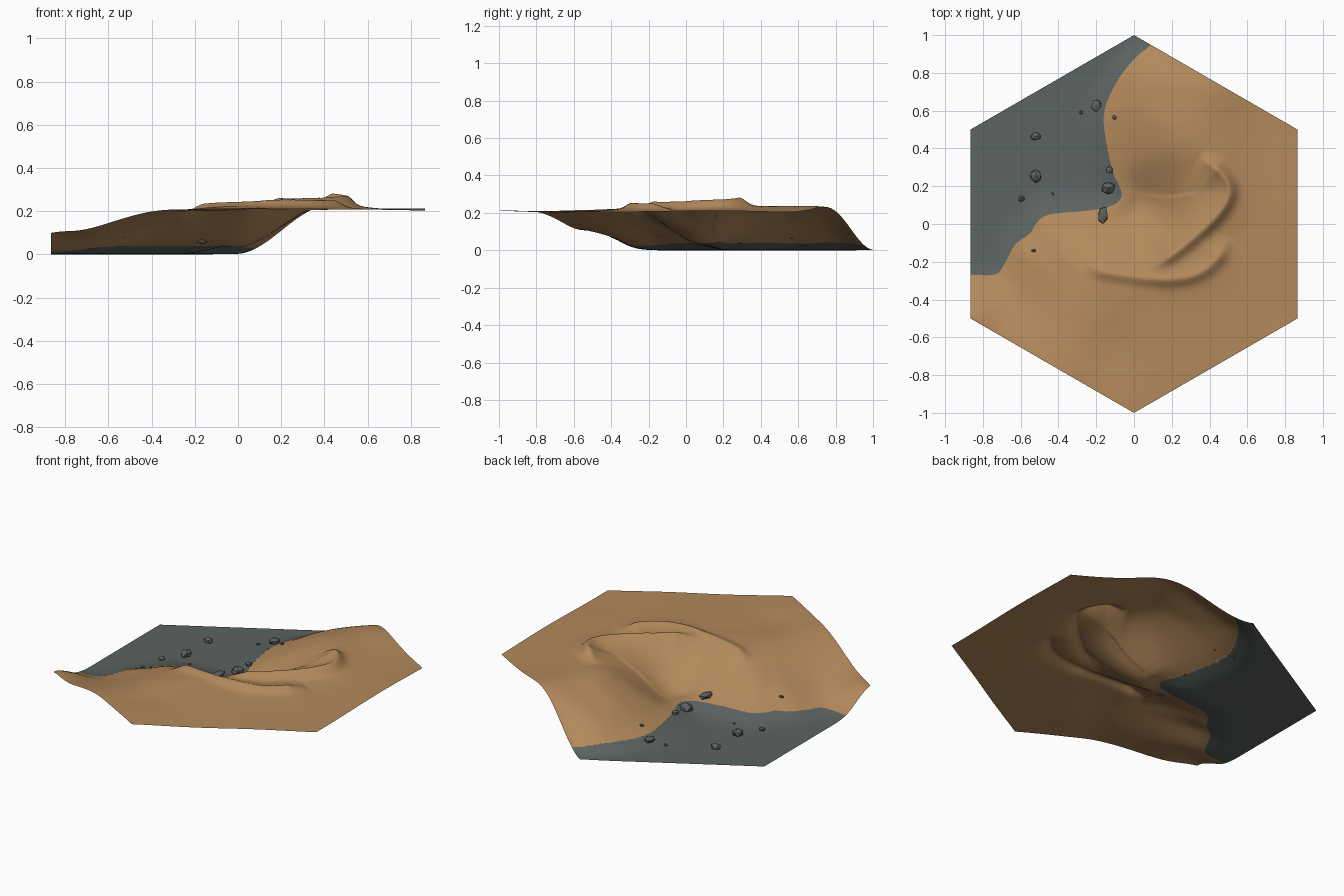
import bpy, bmesh, math, random
from mathutils import Vector

random.seed(4)
if "Cube" in bpy.data.objects:
    bpy.data.objects.remove(bpy.data.objects["Cube"])


def material(name, rgb):
    m = bpy.data.materials.new(name)
    m.use_nodes = True
    m.diffuse_color = (*rgb, 1)
    m.node_tree.nodes["Principled BSDF"].inputs["Base Color"].default_value = (*rgb, 1)
    return m


sand = material("sand", (0.45, 0.25, 0.105))
slate = material("slate", (0.105, 0.125, 0.12))


def spline(points, steps=4):
    """Smooth path through the points, as segments."""
    p = [Vector(q) for q in points]
    p = [2 * p[0] - p[1]] + p + [2 * p[-1] - p[-2]]
    path = []
    for a, b, c, d in zip(p, p[1:], p[2:], p[3:]):
        for i in range(steps):
            t = i / steps
            path.append(0.5 * (2 * b + (c - a) * t + (2 * a - 5 * b + 4 * c - d) * t**2
                               + (3 * b - a - 3 * c + d) * t**3))
    path.append(p[-2])
    return [(a.x, a.y, b.x - a.x, b.y - a.y) for a, b in zip(path, path[1:])]


def side_distance(path, x, y):
    """Signed distance to the path (left is positive), fraction along it, offset from it."""
    best = (9, 1, 0, 0, 0)
    for i, (ax, ay, dx, dy) in enumerate(path):
        px, py = x - ax, y - ay
        t = max(0, min(1, (px * dx + py * dy) / (dx * dx + dy * dy)))
        ox, oy = px - t * dx, py - t * dy
        dist = ox * ox + oy * oy
        if dist < best[0]:
            best = (dist, dx * py - dy * px, (i + t) / len(path), ox, oy)
    return math.copysign(math.sqrt(best[0]), best[1]), best[2], Vector((best[3], best[4], 0))


def smooth(t):
    t = max(0, min(1, t))
    return t * t * (3 - 2 * t)


def bump(x, y, cx, cy, r):
    return math.exp(-((x - cx)**2 + (y - cy)**2) / r**2)


# Edge of the sand, and the two crests: path, height, inner falloff
shore = spline([(.26, 1.06), (.08, .94), (-.02, .85), (-.11, .72), (-.16, .58), (-.145, .42),
                (-.11, .27), (-.065, .16), (-.11, .1), (-.25, .07), (-.45, .05), (-.52, 0),
                (-.55, -.05), (-.63, -.11), (-.68, -.2), (-.73, -.265), (-.87, -.27), (-1.1, -.27)])
crests = [
    (spline([(.06, -.24), (.18, -.17), (.31, -.07), (.43, .04), (.495, .14), (.49, .22),
             (.43, .29), (.34, .34)]), .065, .1),
    (spline([(-.26, -.21), (-.15, -.25), (.05, -.28), (.2, -.29), (.34, -.26),
             (.44, -.18), (.5, -.07)]), .04, .08),
]


def slope_height(x, y, d):
    inset = 0.866 - max(abs(x), abs(x / 2 + y * .866), abs(x / 2 - y * .866))
    foot = .09 + .08 * min(1, inset / .3)
    width = .61 - .18 * smooth((y - .55) / .3) + .17 * smooth((-.1 - y) / .3) * smooth((.2 - x) / .5)
    return .208 * smooth((d + foot) / width)


def dune_detail(x, y):
    z = -.07 * bump(x, y, .09, .05, .2)
    z += .025 * bump(x, y, .4, .72, .18) + .025 * bump(x, y, .36, .42, .18)
    z += .025 * bump(x, y, -.17, -.28, .17) + .035 * bump(x, y, -.84, -.45, .14)
    z += .01 * bump(x, y, .05, -.5, .2) - .008 * bump(x, y, -.1, -.68, .14)
    z += .004 * math.sin(7 * x + 2) * math.sin(6 * y + 1)
    for path, height, inner in crests:
        s, t, _ = side_distance(path, x, y)
        if s > 0:
            fall = math.exp(-s / inner)
        else:
            fall = .7 * math.exp(-(s / .04)**2) + .3 * math.exp(-(s / .12)**2)
        z += height * min(1, 2.2 * math.sin(math.pi * t)) * fall
    return z


# Hexagonal ground sheet on a triangular lattice, snapped to the sand edge
N = 90
bm = bmesh.new()
lattice, depth = {}, {}
for i in range(-N, N + 1):
    for j in range(max(-N, -N - i), min(N, N - i) + 1):
        x, y = i / N * .866, (j + i / 2) / N
        d, _, offset = side_distance(shore, x, y)
        v = bm.verts.new((x, y, slope_height(x, y, d)))
        if abs(d) < .5 / N and max(abs(i), abs(j), abs(i + j)) < N:
            v.co -= offset
            d = 0
        lattice[i, j], depth[v] = v, d
for (i, j), v in lattice.items():
    right, up, down = (lattice.get(k) for k in ((i + 1, j), (i, j + 1), (i + 1, j - 1)))
    for ring in ((v, right, up), (v, down, right)):
        if all(ring):
            f = bm.faces.new(ring)
            f.smooth = True
            f.material_index = int(sum(depth[c] for c in ring) < 0)
for _ in range(25):
    bmesh.ops.smooth_vert(bm, verts=bm.verts[:], factor=.5, use_axis_z=True)
for v, d in depth.items():
    v.co.z = max(0, v.co.z + dune_detail(v.co.x, v.co.y) * smooth((d + .05) / .15))
spots = [v.co.copy() for v in bm.verts]
mesh = bpy.data.meshes.new("dune_ground")
bm.to_mesh(mesh)
bm.free()
mesh.materials.append(sand)
mesh.materials.append(slate)
bpy.context.collection.objects.link(bpy.data.objects.new("dune_ground", mesh))

# Scattered faceted stones: x, y, radius, stretch along y
stones = [(-.2, .63, .029, 1.2), (-.28, .59, .011, 1), (-.105, .565, .012, 1),
          (-.52, .465, .029, .85), (-.52, .255, .035, 1), (-.135, .19, .039, .95),
          (-.13, .285, .02, 1), (-.595, .135, .02, .9), (-.43, .16, .009, 1),
          (-.165, .045, .029, 1.7), (-.53, -.14, .013, .8)]
for n, (x, y, r, stretch) in enumerate(stones):
    ground = min(spots, key=lambda p: (p.x - x)**2 + (p.y - y)**2).z
    bm = bmesh.new()
    bmesh.ops.create_icosphere(bm, subdivisions=1, radius=r)
    for v in bm.verts:
        v.co *= random.uniform(.85, 1.2)
        v.co.y *= stretch
        v.co.z = max(v.co.z * .65, -.45 * r)
    mesh = bpy.data.meshes.new("stone")
    bm.to_mesh(mesh)
    bm.free()
    mesh.materials.append(slate)
    stone = bpy.data.objects.new(f"stone_{n + 1}", mesh)
    stone.location = (x, y, ground + .45 * r)
    stone.rotation_euler.z = random.uniform(-.4, .4)
    bpy.context.collection.objects.link(stone)
